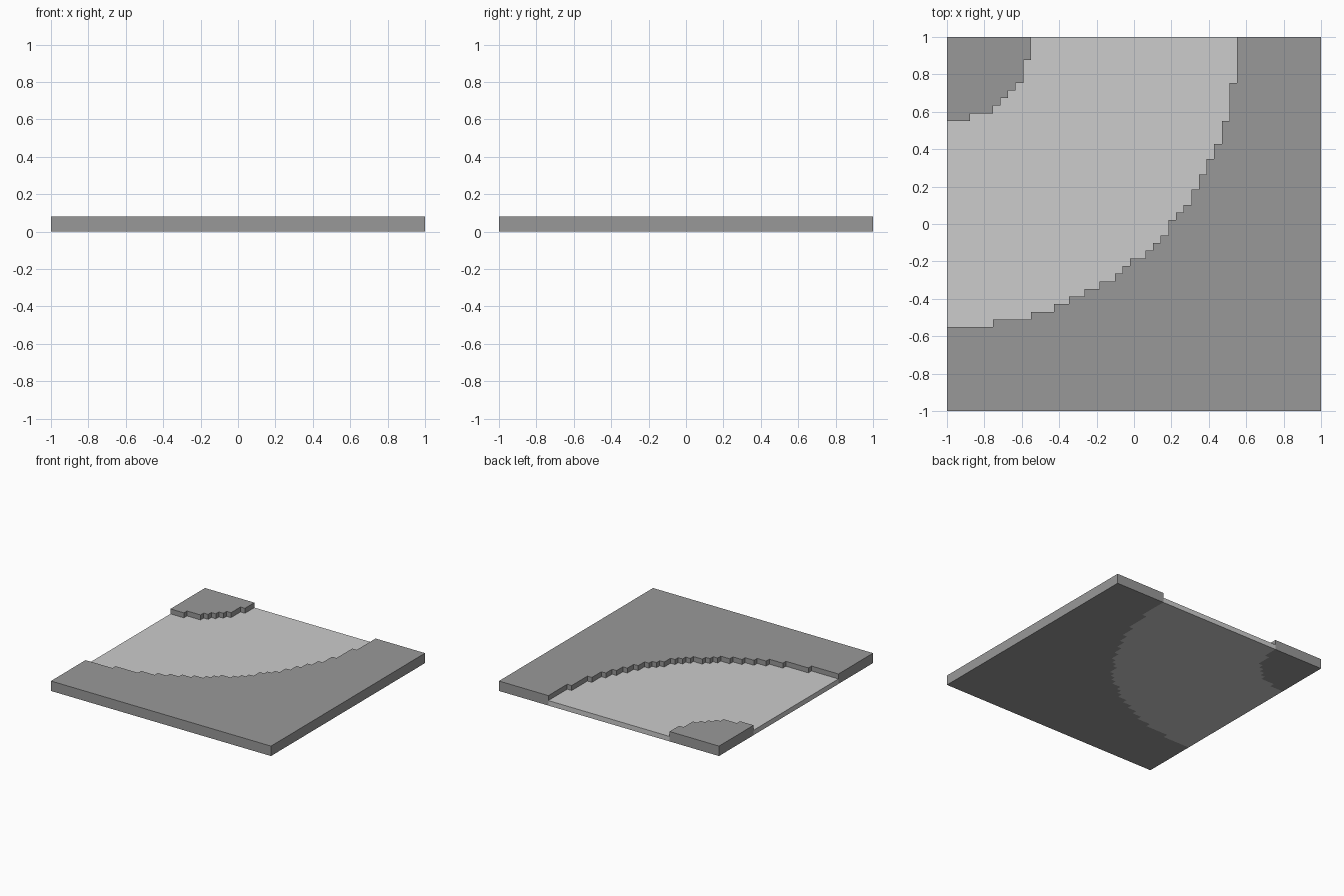
import bpy, bmesh

if "Cube" in bpy.data.objects:
    bpy.data.objects.remove(bpy.data.objects["Cube"])

U = 2 / 49          # one grid cell
N = 49


def material(name, v):
    m = bpy.data.materials.new(name)
    m.diffuse_color = (v, v, v, 1)
    m.use_nodes = True
    m.node_tree.nodes["Principled BSDF"].inputs["Base Color"].default_value = m.diffuse_color
    return m


pavement = material("pavement grey", 0.318)
asphalt = material("light road grey", 0.604)

# Stepped quarter circles: (width in cells, number of rows), from the back left corner
OUTER = [(38, 6), (37, 5), (36, 3), (35, 2), (34, 2), (33, 2), (32, 2), (31, 1),
         (30, 1), (29, 2), (28, 1), (27, 1), (26, 1), (24, 1), (23, 1), (22, 1),
         (20, 1), (18, 1), (16, 1), (14, 1), (11, 1), (6, 1)]
INNER = [(11, 3), (10, 3), (9, 1), (8, 1), (7, 1), (6, 1), (3, 1)]


def stairs(runs):
    """Stepped outline from the back edge round to the left edge."""
    pts, row = [(runs[0][0], 0)], 0
    for i, (w, rows) in enumerate(runs):
        row += rows
        nxt = runs[i + 1][0] if i + 1 < len(runs) else 0
        pts += [(w, row), (nxt, row)]
    return pts


def slab(name, outline, cells_high, mat):
    """Extrude a cell outline upward from the ground."""
    bm = bmesh.new()
    face = bm.faces.new([bm.verts.new((-1 + i * U, 1 - j * U, 0)) for i, j in outline])
    ext = bmesh.ops.extrude_face_region(bm, geom=[face], use_keep_orig=True)
    top = [g for g in ext["geom"] if isinstance(g, bmesh.types.BMVert)]
    bmesh.ops.translate(bm, vec=(0, 0, cells_high * U), verts=top)
    bmesh.ops.recalc_face_normals(bm, faces=bm.faces[:])
    me = bpy.data.meshes.new(name)
    bm.to_mesh(me)
    bm.free()
    me.materials.append(mat)
    ob = bpy.data.objects.new(name, me)
    bpy.context.collection.objects.link(ob)
    return ob


outer, inner = stairs(OUTER), stairs(INNER)

# Raised pavements on both sides of the bend
slab("outer_pavement", outer + [(0, N), (N, N), (N, 0)], 2, pavement)
slab("inner_pavement", inner + [(0, 0)], 2, pavement)

# Sunken curved road between them
slab("curved_road", outer + inner[::-1], 1, asphalt)
